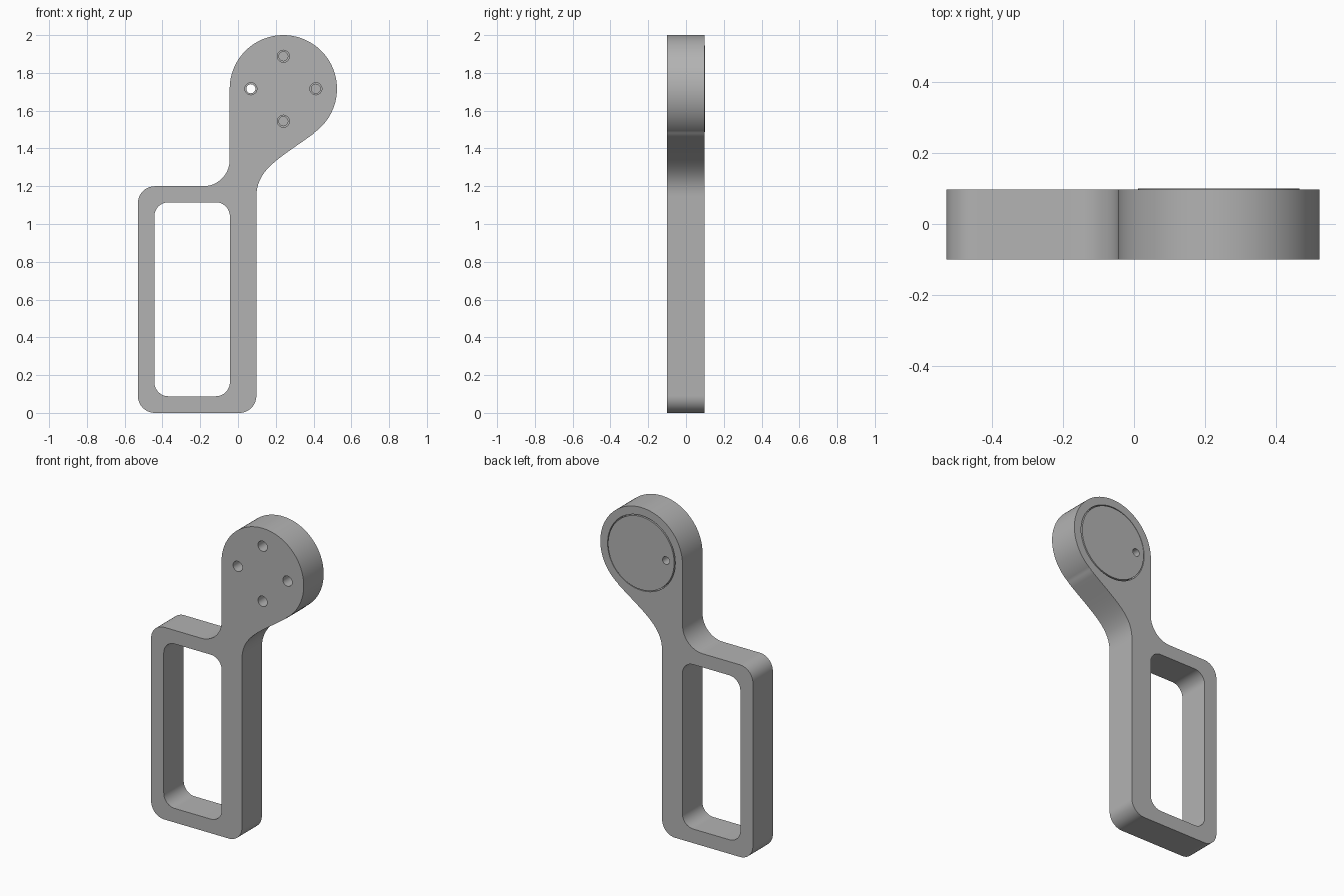
import bpy, bmesh
from math import radians, sin, cos, pi
from mathutils import Vector
from mathutils.geometry import interpolate_bezier

if "Cube" in bpy.data.objects:
    bpy.data.objects.remove(bpy.data.objects["Cube"], do_unlink=True)

grey = bpy.data.materials.new("plain grey")
grey.use_nodes = True
colour = (0.45, 0.45, 0.45, 1)
grey.diffuse_color = colour
grey.node_tree.nodes["Principled BSDF"].inputs["Base Color"].default_value = colour

HEAD = (0.24, 1.716)
HEAD_R = 0.284
FRONT, BACK = -0.1, 0.097


def arc(centre, r, start, end, steps=16):
    angles = [radians(start + (end - start) * i / steps) for i in range(steps + 1)]
    return [(centre[0] + r * cos(a), centre[1] + r * sin(a)) for a in angles]


def rounded_rect(x0, x1, z0, z1, r):
    return (arc((x1 - r, z0 + r), r, -90, 0) + arc((x1 - r, z1 - r), r, 0, 90)
            + arc((x0 + r, z1 - r), r, 90, 180) + arc((x0 + r, z0 + r), r, 180, 270))


def circle(centre, r, steps=48):
    return arc(centre, r, 0, 360, steps)[:-1]


def slab(name, outline, y0, y1):
    """Extrude an x-z outline from y0 to y1."""
    bm = bmesh.new()
    face = bm.faces.new([bm.verts.new((x, y0, z)) for x, z in outline])
    out = bmesh.ops.extrude_face_region(bm, geom=[face])
    moved = [v for v in out["geom"] if isinstance(v, bmesh.types.BMVert)]
    bmesh.ops.translate(bm, verts=moved, vec=(0, y1 - y0, 0))
    bmesh.ops.recalc_face_normals(bm, faces=bm.faces)
    mesh = bpy.data.meshes.new(name)
    bm.to_mesh(mesh)
    bm.free()
    mesh.materials.append(grey)
    obj = bpy.data.objects.new(name, mesh)
    bpy.context.collection.objects.link(obj)
    return obj


def cut(target, name, outline, y0, y1):
    cutter = slab(name, outline, y0, y1)
    mod = target.modifiers.new(name, "BOOLEAN")
    mod.operation, mod.solver, mod.object = "DIFFERENCE", "EXACT", cutter
    bpy.context.view_layer.objects.active = target
    bpy.ops.object.modifier_apply(modifier=name)
    bpy.data.objects.remove(cutter, do_unlink=True)


# Body outline: grip frame, flared neck and round head
neck = [Vector((x, z, 0)) for x, z in
        ((0.097, 1.14), (0.097, 1.29), (0.21, 1.34), (0.40, 1.478))]
outline = arc((0.007, 0.09), 0.09, -90, 0)
outline += [(p.x, p.y) for p in interpolate_bezier(*neck, 24)]
outline += arc(HEAD, HEAD_R, -55, 180, 64)
outline += arc((-0.184, 1.34), 0.14, 0, -90)
outline += arc((-0.44, 1.11), 0.09, 90, 180)
outline += arc((-0.44, 0.09), 0.09, 180, 270)
body = slab("handle_body", outline, FRONT, BACK)

# Grip window and the seat for the back disc
cut(body, "grip_window", rounded_rect(-0.443, -0.043, 0.088, 1.115, 0.075), -0.2, 0.2)
cut(body, "disc_seat", circle(HEAD, 0.234, 96), 0.04, 0.2)

# Back disc, slightly proud of the body
disc = slab("back_disc", circle(HEAD, 0.228, 96), 0.04, 0.1)

# Four screw holes; only the one on the right side runs all the way through
for i in range(4):
    a = i * pi / 2
    centre = (HEAD[0] + 0.172 * cos(a), HEAD[1] + 0.172 * sin(a))
    cut(body, f"body_hole_{i}", circle(centre, 0.032, 32), -0.2, 0.06)
    cut(disc, f"disc_hole_{i}", circle(centre, 0.024, 32), 0.0, 0.2 if i == 2 else 0.08)

for obj in (body, disc):
    bpy.ops.object.select_all(action="DESELECT")
    obj.select_set(True)
    bpy.context.view_layer.objects.active = obj
    bpy.ops.object.shade_smooth_by_angle(angle=radians(30))
